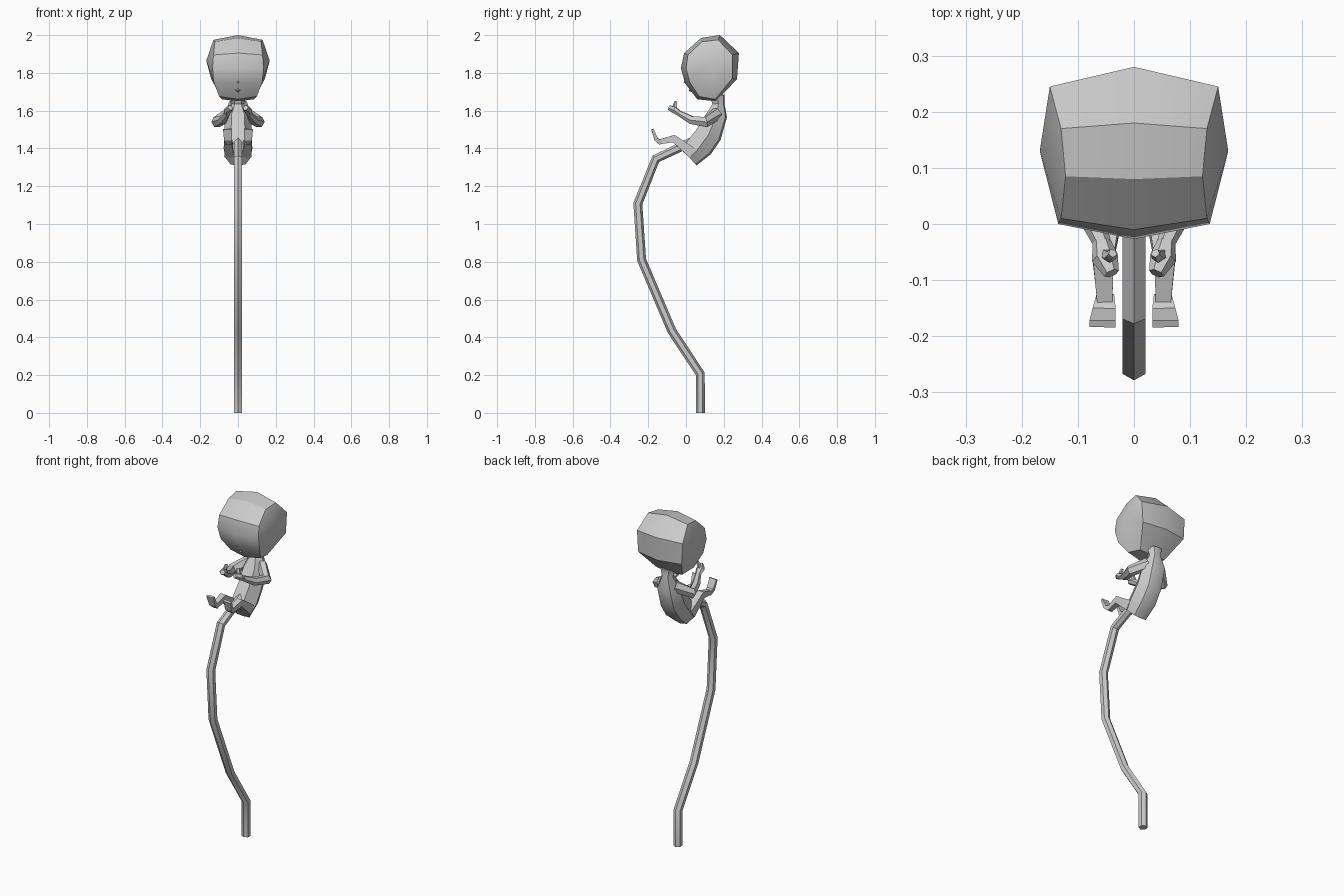
import bpy, bmesh, math
from mathutils import Vector as V

if "Cube" in bpy.data.objects:
    bpy.data.objects.remove(bpy.data.objects["Cube"])

grey = bpy.data.materials.new("plain grey")
grey.diffuse_color = (0.6, 0.6, 0.6, 1)
grey.use_nodes = True
grey.node_tree.nodes["Principled BSDF"].inputs["Base Color"].default_value = grey.diffuse_color


def finish(name, bm, angle=30):
    bmesh.ops.recalc_face_normals(bm, faces=bm.faces)
    me = bpy.data.meshes.new(name)
    bm.to_mesh(me)
    bm.free()
    me.materials.append(grey)
    ob = bpy.data.objects.new(name, me)
    bpy.context.collection.objects.link(ob)
    bpy.ops.object.select_all(action='DESELECT')
    ob.select_set(True)
    bpy.context.view_layer.objects.active = ob
    bpy.ops.object.shade_smooth_by_angle(angle=math.radians(angle))
    return ob


def bridge(bm, rings, caps=True):
    """Skin consecutive rings of points."""
    vr = [[bm.verts.new(p) for p in r] for r in rings]
    n = len(vr[0])
    for a, b in zip(vr, vr[1:]):
        for i in range(n):
            j = (i + 1) % n
            bm.faces.new((a[i], a[j], b[j], b[i]))
    if caps:
        bm.faces.new(vr[0])
        bm.faces.new(vr[-1])
    return vr


def limb(name, path, sides=6, ref=(1, 0, 0), side=1, turn=0.0, angle=30):
    """Tube along (x, y, z, half width, half thickness) stations."""
    pts = [V((p[0] * side, p[1], p[2])) for p in path]
    ref = V((ref[0], ref[1], ref[2]))
    rings = []
    for i, p in enumerate(pts):
        t = V((0, 0, 0))
        if i > 0:
            t += (p - pts[i - 1]).normalized()
        if i < len(pts) - 1:
            t += (pts[i + 1] - p).normalized()
        t.normalize()
        v = ref.cross(t).normalized()
        u = t.cross(v)
        w, h = path[i][3:]
        angs = [turn + 2 * math.pi * k / sides for k in range(sides)]
        rings.append([p + u * w * math.sin(a) + v * h * math.cos(a) for a in angs])
    bm = bmesh.new()
    bridge(bm, rings)
    return finish(name, bm, angle)


# Curved hexagonal stem
limb("stem", [(0, y, z, 0.024, 0.024) for y, z in (
    (0.076, 0), (0.076, 0.206), (-0.075, 0.435), (-0.235, 0.81),
    (-0.255, 1.107), (-0.16, 1.345), (0.03, 1.435))])

# Head: a wide middle ring, two side rings and a bulging point on each side
mid = [(.18, 2.0), (.08, 1.985), (-.01, 1.905), (-.027, 1.825), (-.005, 1.745),
       (.06, 1.66), (.16, 1.65), (.27, 1.767), (.28, 1.905)]
rim = [(.13, .17, 1.975), (.122, .085, 1.965), (.13, .01, 1.895), (.135, .0, 1.825),
       (.128, .02, 1.75), (.10, .07, 1.675), (.085, .155, 1.66), (.143, .245, 1.77),
       (.15, .245, 1.895)]
bm = bmesh.new()
rings = bridge(bm, [[(-x, y, z) for x, y, z in rim], [(0, y, z) for y, z in mid], rim], False)
for ring, s in ((rings[0], -1), (rings[2], 1)):
    pole = bm.verts.new((.168 * s, .13, 1.865))
    for i in range(len(ring)):
        bm.faces.new((ring[i], ring[(i + 1) % len(ring)], pole))
finish("head", bm)

# Small nose and lips
for name, y, z, w, d in (("nose", -.003, 1.752, .012, .012), ("lips", .02, 1.708, .014, .006)):
    bm = bmesh.new()
    base = [bm.verts.new(p) for p in ((-w, y + .006, z), (0, y, z + w), (w, y + .006, z),
                                      (0, y + .014, z - w * .8))]
    tip = bm.verts.new((0, y - d, z - .003))
    for i in range(4):
        bm.faces.new((base[i], base[(i + 1) % 4], tip))
    bm.faces.new(base)
    finish(name, bm, 60)

# Torso: hexagonal sections given by front (y, z), back (y, z) and half width
sections = [((.125, 1.675), (.205, 1.685), .045), ((.14, 1.635), (.203, 1.64), .033),
            ((.105, 1.58), (.217, 1.565), .07), ((.055, 1.50), (.183, 1.445), .072),
            ((.0, 1.43), (.132, 1.37), .076), ((-.015, 1.39), (.055, 1.31), .066)]
rings = []
for f, b, w in sections:
    at = lambda x, k: (x, f[0] + (b[0] - f[0]) * k, f[1] + (b[1] - f[1]) * k)
    rings.append([at(-w * .5, 0), at(w * .5, 0), at(w, .5), at(w * .6, .93),
                  at(0, 1), at(-w * .6, .93), at(-w, .5)])
bm = bmesh.new()
bridge(bm, rings)
finish("torso", bm)

for s, label in ((-1, "left"), (1, "right")):
    # Bent arm with a mitten hand and raised thumb
    limb(label + "_arm", [(.04, .165, 1.585, .035, .03), (.112, .105, 1.54, .031, .03),
                          (.085, .03, 1.55, .024, .024), (.056, -.035, 1.585, .016, .016)],
         6, (0, 0, 1), s)
    limb(label + "_hand", [(.058, -.03, 1.582, .015, .016), (.052, -.06, 1.603, .019, .024),
                           (.04, -.088, 1.615, .015, .014)], 6, (0, 0, 1), s)
    limb(label + "_thumb", [(.05, -.055, 1.605, .012, .012), (.042, -.058, 1.632, .011, .011),
                            (.038, -.052, 1.648, .008, .008)], 5, (1, 0, 0), s)
    # Folded leg with an upturned foot
    limb(label + "_leg", [(.045, .035, 1.375, .036, .04), (.055, -.065, 1.452, .026, .028),
                          (.052, -.14, 1.435, .019, .018)], 4, (1, 0, 0), s, math.pi / 4)
    limb(label + "_foot", [(.051, -.132, 1.43, .022, .019), (.053, -.158, 1.448, .029, .014),
                           (.056, -.178, 1.502, .033, .009)], 4, (1, 0, 0), s, math.pi / 4)
